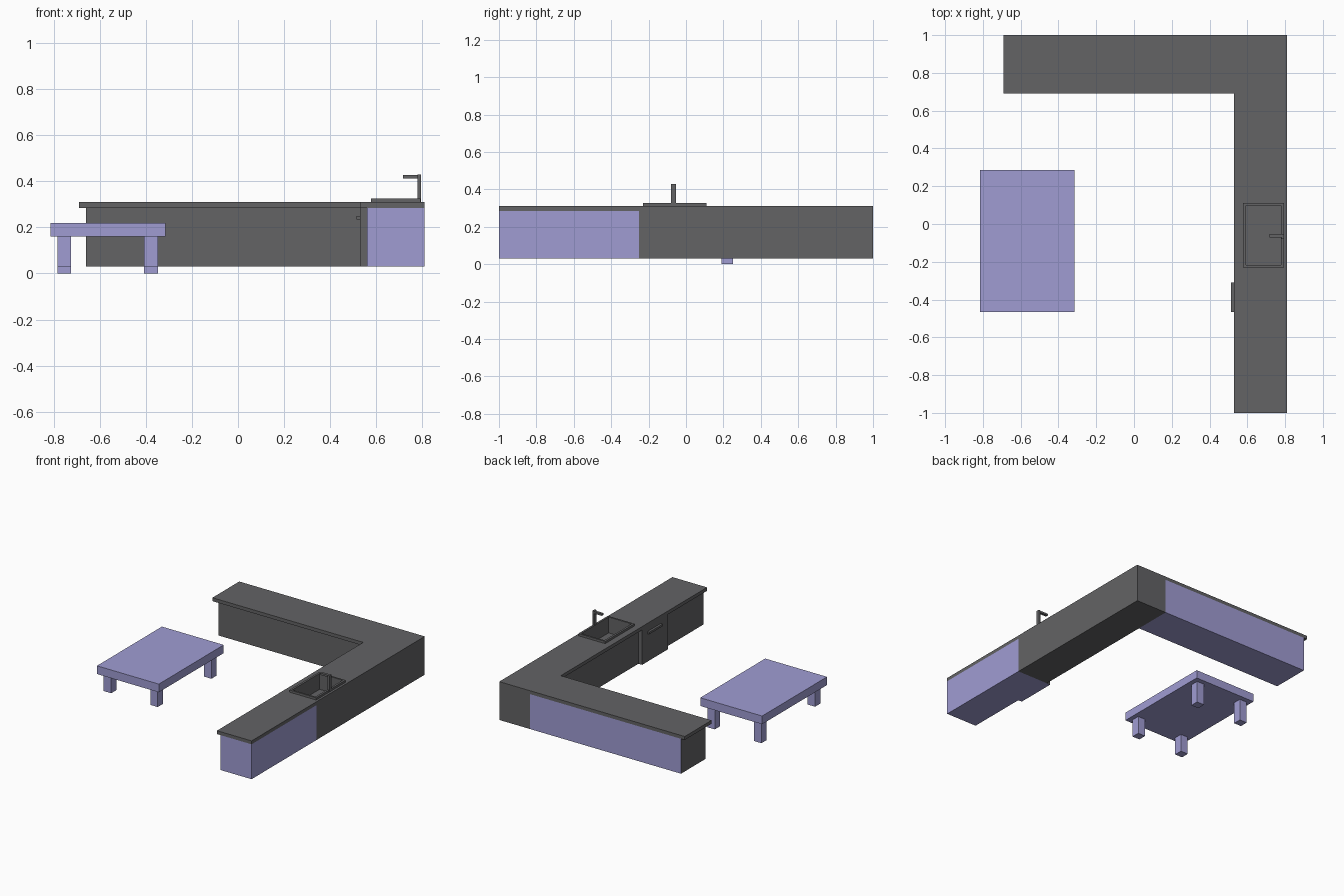
import bpy, bmesh
from mathutils import Vector

if "Cube" in bpy.data.objects:
    bpy.data.objects.remove(bpy.data.objects["Cube"])


def material(name, rgb):
    m = bpy.data.materials.new(name)
    m.diffuse_color = (*rgb, 1)
    m.use_nodes = True
    m.node_tree.nodes["Principled BSDF"].inputs["Base Color"].default_value = m.diffuse_color
    return m


DARK = material("dark_grey", (0.125, 0.125, 0.13))
LILAC = material("lilac", (0.35, 0.335, 0.65))


def finish(name, bm, mats, dark_dirs=()):
    """Make an object; with two materials, faces along dark_dirs take the first."""
    bmesh.ops.recalc_face_normals(bm, faces=bm.faces)
    bm.normal_update()
    if len(mats) > 1:
        for f in bm.faces:
            f.material_index = 0 if any(f.normal.dot(Vector(d)) > 0.9 for d in dark_dirs) else 1
    me = bpy.data.meshes.new(name)
    bm.to_mesh(me)
    bm.free()
    for m in mats:
        me.materials.append(m)
    ob = bpy.data.objects.new(name, me)
    bpy.context.collection.objects.link(ob)
    return ob


def box(name, x, y, z, mats=(DARK,), dark_dirs=()):
    bm = bmesh.new()
    bmesh.ops.create_cube(bm, size=1)
    for v in bm.verts:
        v.co = [r[0] if c < 0 else r[1] for c, r in zip(v.co, (x, y, z))]
    return finish(name, bm, mats, dark_dirs)


def prism(name, outline, z0, z1):
    bm = bmesh.new()
    face = bm.faces.new([bm.verts.new((x, y, z0)) for x, y in outline])
    ext = bmesh.ops.extrude_face_region(bm, geom=[face], use_keep_orig=True)["geom"]
    for v in ext:
        if isinstance(v, bmesh.types.BMVert):
            v.co.z = z1
    return finish(name, bm, (DARK,))


LEFT, FRONT = (-1, 0, 0), (0, -1, 0)

# L-shaped worktop
worktop = prism("worktop", [(-0.69, 0.69), (0.53, 0.69), (0.53, -1), (0.81, -1),
                            (0.81, 1), (-0.69, 1)], 0.285, 0.31)

# Base cabinets: lilac on the back, end and underside, dark on room-facing sides
sink_cabinet = box("sink_cabinet", (0.56, 0.81), (-0.25, 1), (0.03, 0.285))
box("back_cabinet", (-0.66, 0.56), (0.72, 1), (0.03, 0.285), (DARK, LILAC), (LEFT, FRONT))
box("end_cabinet", (0.56, 0.81), (-1, -0.25), (0.03, 0.285), (DARK, LILAC), (LEFT,))

# Appliance door and its handle
box("appliance_door", (0.53, 0.56), (-0.55, -0.25), (0.03, 0.285), (DARK, LILAC),
    (LEFT, FRONT, (0, 1, 0)))
box("door_handle", (0.514, 0.53), (-0.465, -0.31), (0.235, 0.25))

# Sink basin cut through worktop and cabinet
cutter = box("basin_cutter", (0.592, 0.778), (-0.217, 0.097), (0.21, 0.4))
cutter.hide_render = True
cutter.hide_set(True)
for ob in (worktop, sink_cabinet):
    mod = ob.modifiers.new("basin", "BOOLEAN")
    mod.object = cutter
    mod.solver = "EXACT"

# Raised sink rim
for side, x, y in (("left", (0.577, 0.592), (-0.23, 0.11)),
                   ("right", (0.778, 0.793), (-0.23, 0.11)),
                   ("front", (0.592, 0.778), (-0.23, -0.217)),
                   ("back", (0.592, 0.778), (0.097, 0.11))):
    box("sink_rim_" + side, x, y, (0.31, 0.326))

# Tap
box("tap_post", (0.78, 0.795), (-0.08, -0.053), (0.31, 0.43))
box("tap_spout", (0.717, 0.78), (-0.072, -0.053), (0.413, 0.427))

# Low table; the front legs are slightly shorter
box("table_top", (-0.815, -0.315), (-0.465, 0.285), (0.16, 0.22), (LILAC,))
for side, x in (("left", (-0.785, -0.725)), ("right", (-0.408, -0.348))):
    box("front_leg_" + side, x, (-0.43, -0.37), (0.03, 0.16), (LILAC,))
    box("back_leg_" + side, x, (0.19, 0.25), (0, 0.16), (LILAC,))
